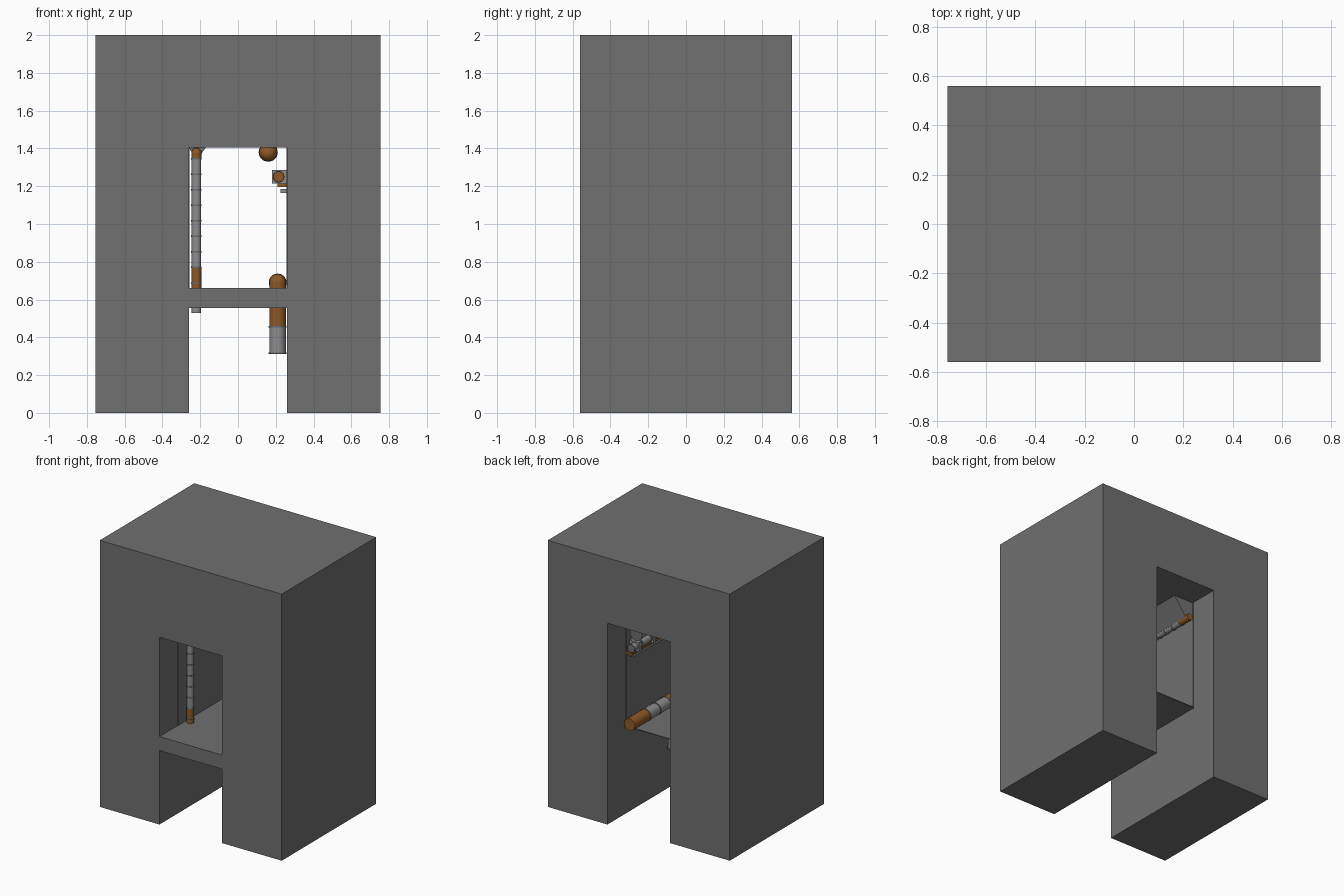
import bpy, bmesh, math
from mathutils import Vector

if "Cube" in bpy.data.objects:
    bpy.data.objects.remove(bpy.data.objects["Cube"])


def material(name, rgb):
    m = bpy.data.materials.new(name)
    m.diffuse_color = (*rgb, 1)
    m.use_nodes = True
    m.node_tree.nodes["Principled BSDF"].inputs["Base Color"].default_value = m.diffuse_color
    return m


CONCRETE = material("concrete grey", (0.16, 0.16, 0.16))
STEEL = material("pipe grey", (0.27, 0.27, 0.28))
COPPER = material("copper orange", (0.27, 0.10, 0.02))
BAND = material("band grey", (0.15, 0.15, 0.16))


def prism(name, pts, y0, y1, mat):
    """Extrude an x-z outline along y."""
    bm = bmesh.new()
    face = bm.faces.new([bm.verts.new((x, y0, z)) for x, z in pts])
    ext = bmesh.ops.extrude_face_region(bm, geom=[face])
    moved = [v for v in ext["geom"] if isinstance(v, bmesh.types.BMVert)]
    bmesh.ops.translate(bm, verts=moved, vec=(0, y1 - y0, 0))
    bmesh.ops.recalc_face_normals(bm, faces=bm.faces)
    me = bpy.data.meshes.new(name)
    bm.to_mesh(me)
    bm.free()
    ob = bpy.data.objects.new(name, me)
    bpy.context.collection.objects.link(ob)
    me.materials.append(mat)
    return ob


def block(name, x0, x1, y0, y1, z0, z1, mat=CONCRETE):
    return prism(name, [(x0, z0), (x1, z0), (x1, z1), (x0, z1)], y0, y1, mat)


def smooth(ob, mat):
    ob.data.materials.append(mat)
    bpy.ops.object.shade_smooth_by_angle()


def tube(name, a, b, r, mat):
    a, b = Vector(a), Vector(b)
    bpy.ops.mesh.primitive_cylinder_add(vertices=24, radius=r, depth=(b - a).length, location=(a + b) / 2,
                                        rotation=(b - a).to_track_quat("Z", "Y").to_euler())
    ob = bpy.context.object
    ob.name = name
    smooth(ob, mat)


def elbow(name, p, r):
    bpy.ops.mesh.primitive_uv_sphere_add(segments=24, ring_count=12, radius=r, location=p)
    bpy.context.object.name = name
    smooth(bpy.context.object, COPPER)


def pipe_run(name, a, b, r, start, end, step):
    """Grey pipe with copper ends of given lengths and evenly spaced bands."""
    a, b = Vector(a), Vector(b)
    d = (b - a).normalized()
    p, q = a + d * start, b - d * end
    tube(name + "_pipe", p, q, r, STEEL)
    if start:
        tube(name + "_start_joint", a, p, r * 1.03, COPPER)
    if end:
        tube(name + "_end_joint", q, b, r * 1.03, COPPER)
    n = max(1, round((q - p).length / step))
    for i in range(n + 1):
        c = p.lerp(q, i / n)
        tube(f"{name}_band_{i}", c - d * 0.004, c + d * 0.004, r * 1.1, BAND)


# Outer block with a tall passage cut through it
prism("block", [(-0.755, 0), (-0.26, 0), (-0.26, 1.51), (0.26, 1.51), (0.26, 0),
                (0.755, 0), (0.755, 2), (-0.755, 2)], -0.56, 0.56, CONCRETE)

# Front cross beams, thin room floor and wall linings
block("lower_beam", -0.26, 0.26, -0.56, -0.345, 0.555, 0.66)
block("upper_beam", -0.26, 0.26, -0.56, -0.345, 1.405, 1.51)
block("room_floor", -0.26, 0.26, -0.345, 0.345, 0.654, 0.66)
for side, s in (("left", -1), ("right", 1)):
    x0, x1 = sorted((s * 0.257, s * 0.261))
    block(side + "_wall_lining", x0, x1, -0.345, 0.34, 0.66, 1.51)

# Tapered hanger above the left pipe
prism("ceiling_hanger", [(-0.24, 1.37), (-0.195, 1.37), (-0.095, 1.51), (-0.26, 1.51), (-0.26, 1.405)],
      -0.24, 0.33, CONCRETE)

# Slim left pipe: upright, elbow, then back along the ceiling
pipe_run("upright", (-0.22, -0.25, 0.66), (-0.22, -0.25, 1.375), 0.025, 0.11, 0.03, 0.082)
tube("upright_foot", (-0.22, -0.25, 0.53), (-0.22, -0.25, 0.66), 0.025, STEEL)
tube("upright_collar", (-0.22, -0.25, 0.683), (-0.22, -0.25, 0.691), 0.028, BAND)
elbow("upright_elbow", (-0.22, -0.25, 1.375), 0.027)
pipe_run("ceiling_run", (-0.22, -0.25, 1.375), (-0.22, 0.35, 1.375), 0.025, 0.10, 0.10, 0.08)

# Wide right pipe: drop below the floor, elbow, then back along the floor
pipe_run("drop", (0.21, -0.16, 0.315), (0.21, -0.16, 0.69), 0.043, 0, 0.235, 0.14)
elbow("floor_elbow", (0.21, -0.16, 0.69), 0.045)
pipe_run("floor_run", (0.21, -0.16, 0.69), (0.21, 0.37, 0.69), 0.043, 0.10, 0.19, 0.12)

# Upper right pipe
pipe_run("high_run", (0.16, -0.30, 1.38), (0.16, 0.36, 1.38), 0.046, 0.10, 0, 0.14)
elbow("high_elbow", (0.16, -0.30, 1.38), 0.048)

# Small right pipe on stepped wall rails
pipe_run("rail", (0.215, -0.32, 1.25), (0.215, 0.34, 1.25), 0.028, 0.06, 0, 0.10)
for i in range(4):
    y = -0.24 + i * 0.17
    block(f"rail_clamp_{i}", 0.18, 0.26, y, y + 0.03, 1.215, 1.285, STEEL)
block("upper_rail", 0.21, 0.26, -0.30, 0.34, 1.195, 1.215, COPPER)
block("lower_rail", 0.225, 0.26, -0.30, 0.30, 1.165, 1.185, STEEL)
